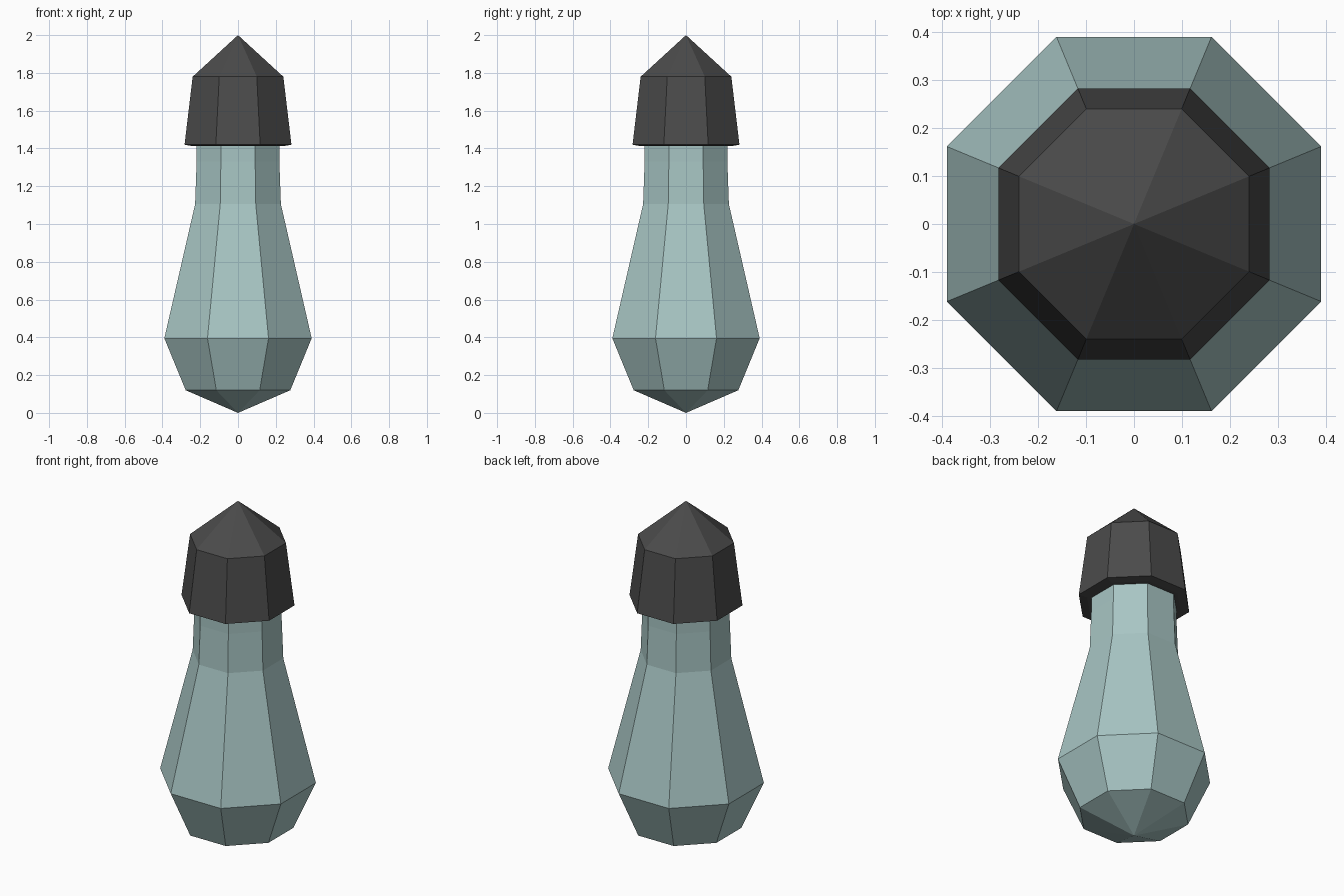
import bpy, bmesh, math

if "Cube" in bpy.data.objects:
    bpy.data.objects.remove(bpy.data.objects["Cube"])

SIDES = 8


def material(name, rgb):
    m = bpy.data.materials.new(name)
    m.diffuse_color = (*rgb, 1)
    m.use_nodes = True
    m.node_tree.nodes["Principled BSDF"].inputs["Base Color"].default_value = m.diffuse_color
    return m


def lathe(name, profile, mat):
    """Turn (flat-to-axis distance, z) points into a closed octagonal solid."""
    bm = bmesh.new()
    rings = []
    for dist, z in profile:
        if dist == 0:
            rings.append([bm.verts.new((0, 0, z))] * SIDES)
            continue
        r = dist / math.cos(math.pi / SIDES)
        angles = [math.tau * (i + 0.5) / SIDES for i in range(SIDES)]
        rings.append([bm.verts.new((r * math.cos(a), r * math.sin(a), z)) for a in angles])
    for low, high in zip(rings, rings[1:]):
        for i in range(SIDES):
            j = (i + 1) % SIDES
            corners = dict.fromkeys((low[i], low[j], high[j], high[i]))
            bm.faces.new(list(corners))
    bmesh.ops.recalc_face_normals(bm, faces=bm.faces)
    mesh = bpy.data.meshes.new(name)
    bm.to_mesh(mesh)
    bm.free()
    mesh.materials.append(mat)
    ob = bpy.data.objects.new(name, mesh)
    bpy.context.collection.objects.link(ob)
    return ob


glass = material("pale teal glass", (0.39, 0.56, 0.55))
dark = material("charcoal", (0.07, 0.07, 0.07))

# Bulbous body with narrow neck
lathe("bottle_body", [(0, 0), (0.277, 0.12), (0.39, 0.395), (0.227, 1.105),
                      (0.219, 1.33), (0.219, 1.43), (0, 1.43)], glass)

# Tapered cap with pointed top and a slightly sloped underside
lathe("bottle_cap", [(0, 1.412), (0.24, 1.412), (0.283, 1.42),
                     (0.24, 1.78), (0, 2.0)], dark)
